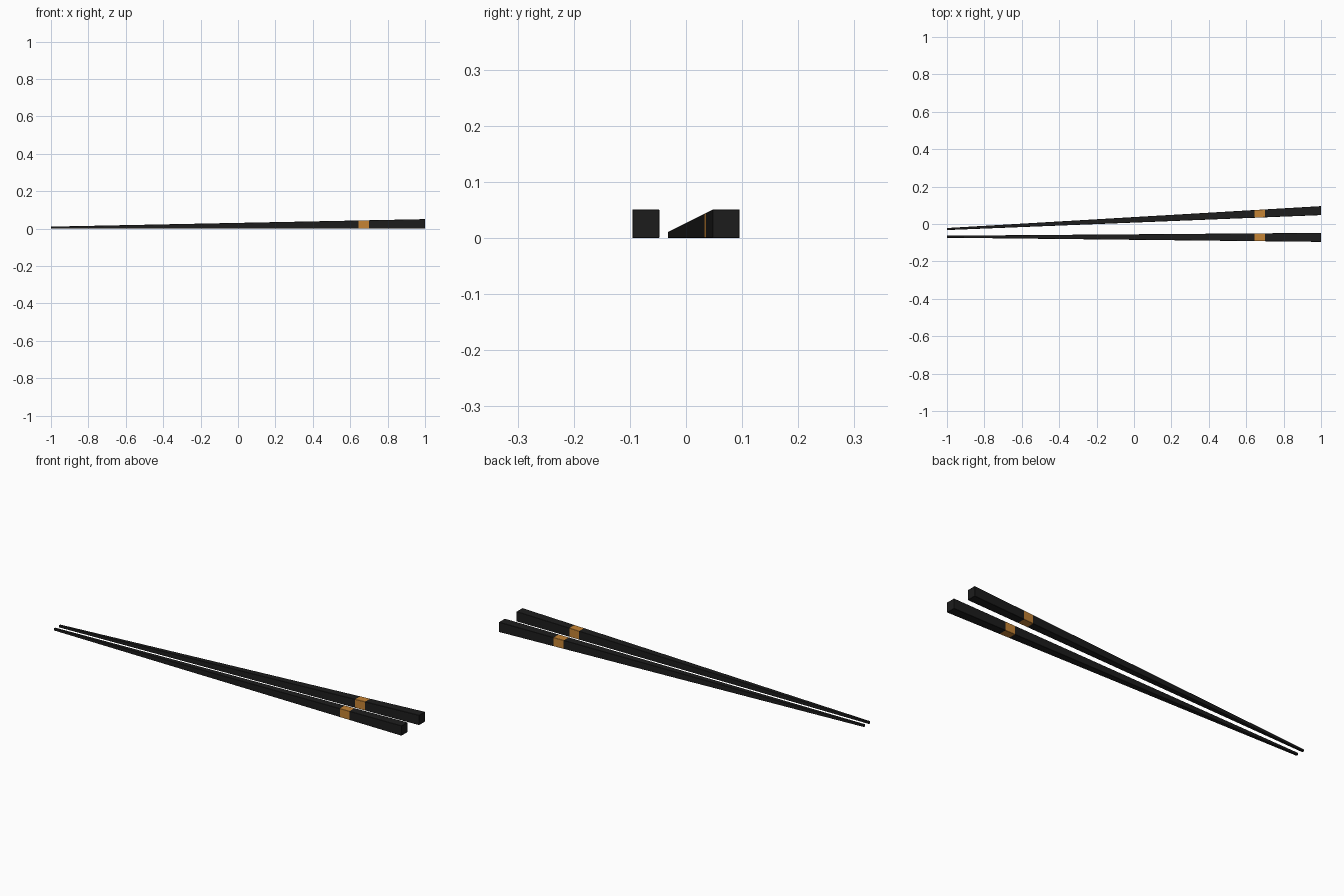
import bpy, bmesh

if "Cube" in bpy.data.objects:
    bpy.data.objects.remove(bpy.data.objects["Cube"])


def make_material(name, rgb):
    m = bpy.data.materials.new(name)
    m.diffuse_color = (*rgb, 1)
    m.use_nodes = True
    m.node_tree.nodes["Principled BSDF"].inputs["Base Color"].default_value = m.diffuse_color
    return m


black = make_material("black lacquer", (0.012, 0.012, 0.012))
gold = make_material("gold band", (0.56, 0.23, 0.035))

TIP, END = 0.011, 0.048      # widths at the thin and thick ends
TIP_H, END_H = 0.011, 0.051  # heights at the thin and thick ends
STATIONS = (-1.0, 0.645, 0.70, 1.0)


def chopstick(name, y_tip, y_end):
    """Square tapered stick resting flat on the ground, with a gold band."""
    bm = bmesh.new()
    rings = []
    for x in STATIONS:
        t = (x + 1) / 2
        y = y_tip + (y_end - y_tip) * t
        w = (TIP + (END - TIP) * t) / 2
        h = TIP_H + (END_H - TIP_H) * t
        rings.append([bm.verts.new((x, y + sy * w, z))
                      for sy, z in ((-1, 0), (1, 0), (1, h), (-1, h))])
    for i, (a, b) in enumerate(zip(rings, rings[1:])):
        for k in range(4):
            j = (k + 1) % 4
            f = bm.faces.new((a[k], a[j], b[j], b[k]))
            f.material_index = 1 if i == 1 else 0
    bm.faces.new(rings[0])
    bm.faces.new(rings[-1])
    bmesh.ops.recalc_face_normals(bm, faces=bm.faces)
    # soften the long edges and the ends very slightly
    edges = [e for e in bm.edges if e.calc_face_angle(0) > 0.5
             and not all(f.material_index == 1 for f in e.link_faces)]
    mesh = bpy.data.meshes.new(name)
    bm.to_mesh(mesh)
    bm.free()
    mesh.materials.append(black)
    mesh.materials.append(gold)
    ob = bpy.data.objects.new(name, mesh)
    bpy.context.collection.objects.link(ob)
    bev = ob.modifiers.new("soft edges", 'BEVEL')
    bev.width = 0.001
    bev.segments = 1
    bev.limit_method = 'ANGLE'
    return ob


# the front stick lies straight, the back one is angled inward at the tip
chopstick("front_chopstick", -0.068, -0.0715)
chopstick("back_chopstick", -0.027, 0.0715)
